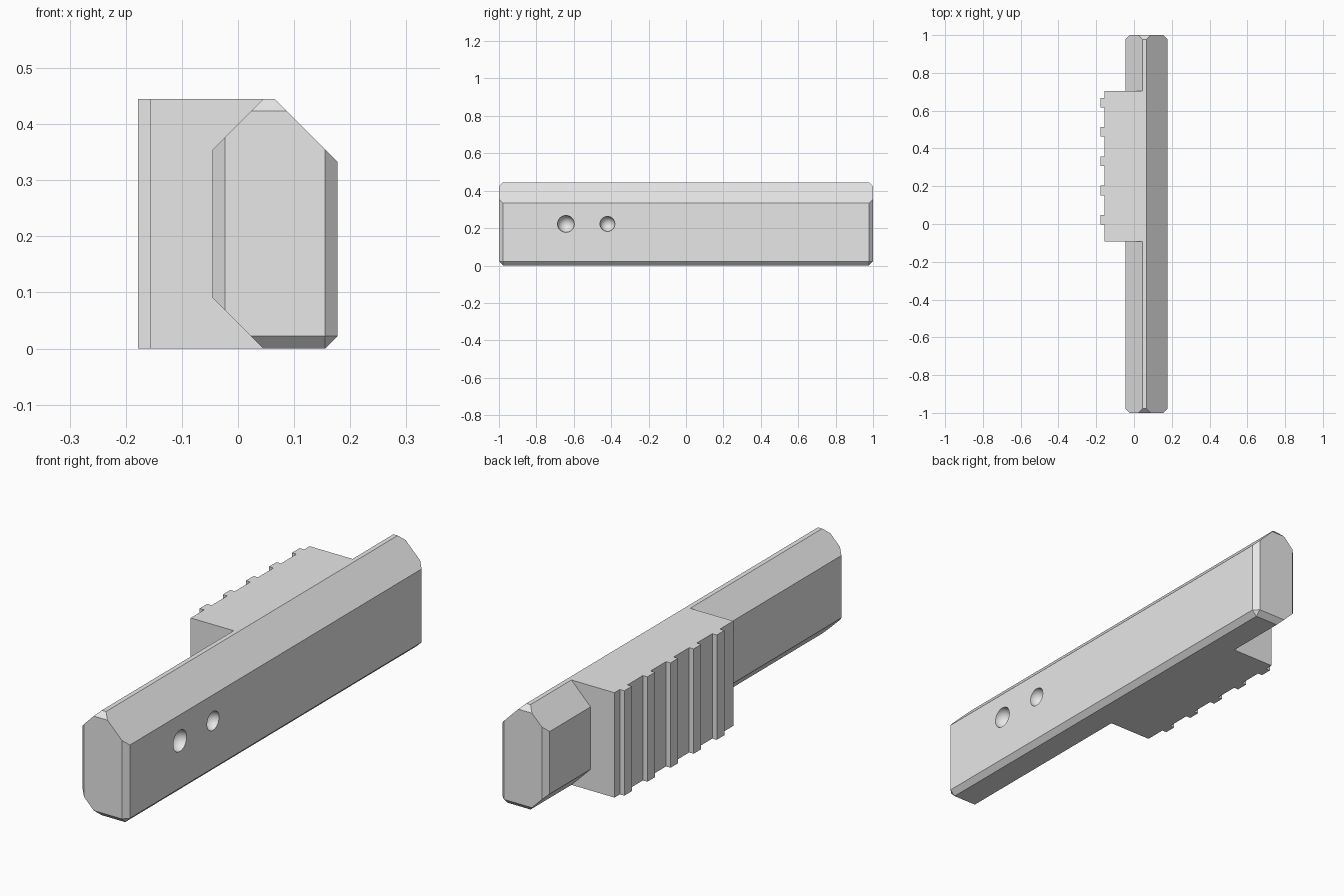
import bpy, bmesh
from mathutils import Vector, Matrix

cube = bpy.data.objects.get("Cube")
if cube:
    bpy.data.objects.remove(cube, do_unlink=True)

grey = bpy.data.materials.new("light_grey")
grey.use_nodes = True
grey.diffuse_color = (0.8, 0.8, 0.8, 1)
grey.node_tree.nodes["Principled BSDF"].inputs["Base Color"].default_value = (0.8, 0.8, 0.8, 1)

HEIGHT, CHAMFER = 0.445, 0.022
LEFT, RIGHT = 0.177, -0.045      # side faces of the bar


def finish(name, bm):
    bmesh.ops.recalc_face_normals(bm, faces=bm.faces)
    mesh = bpy.data.meshes.new(name)
    bm.to_mesh(mesh)
    bm.free()
    mesh.materials.append(grey)
    obj = bpy.data.objects.new(name, mesh)
    bpy.context.collection.objects.link(obj)
    return obj


# Long bar: chamfered box with three long edges sliced at 45 degrees
bm = bmesh.new()
box = Matrix.Translation(((LEFT + RIGHT) / 2, 0, HEIGHT / 2)) @ Matrix.Diagonal((LEFT - RIGHT, 2, HEIGHT, 1))
bmesh.ops.create_cube(bm, size=1, matrix=box)
bmesh.ops.bevel(bm, geom=bm.edges[:], offset=CHAMFER, segments=1, affect='EDGES')
for point, normal in (((0.065, 0, HEIGHT), (1, 0, 1)),
                      ((0.045, 0, HEIGHT), (-1, 0, 1)),
                      ((0.045, 0, 0), (-1, 0, -1))):
    cut = bmesh.ops.bisect_plane(bm, geom=bm.verts[:] + bm.edges[:] + bm.faces[:],
                                 plane_co=Vector(point), plane_no=Vector(normal),
                                 clear_outer=True)
    rim = [e for e in cut["geom_cut"] if isinstance(e, bmesh.types.BMEdge)]
    bmesh.ops.contextual_create(bm, geom=rim)
bar = finish("bar", bm)

# Two round dimples on the left side
for name, y, radius in (("large_dimple_cutter", -0.642, 0.045), ("small_dimple_cutter", -0.42, 0.04)):
    bm = bmesh.new()
    bmesh.ops.create_uvsphere(bm, u_segments=32, v_segments=16, radius=radius,
                              matrix=Matrix.Translation((LEFT, y, HEIGHT / 2)))
    for face in bm.faces:
        face.smooth = True
    cutter = finish(name, bm)
    cutter.hide_render = True
    mod = bar.modifiers.new("dimple", 'BOOLEAN')
    mod.operation, mod.solver, mod.object = 'DIFFERENCE', 'EXACT', cutter
    bpy.context.view_layer.objects.active = bar
    bpy.ops.object.modifier_apply(modifier=mod.name)
    bpy.data.objects.remove(cutter, do_unlink=True)

# Grip block with five upright ribs: a comb profile extruded upwards
inner, face_x, rib_x = 0.045, -0.157, -0.178
profile = [(inner, 0.704), (inner, -0.093), (face_x, -0.093)]
for i in range(5):
    low = -0.003 + i * 0.155
    high = low + 0.051
    profile += [(face_x, low), (rib_x, low), (rib_x, high), (face_x, high)]
profile.append((face_x, 0.704))
bm = bmesh.new()
base = bm.faces.new([bm.verts.new((x, y, 0)) for x, y in profile])
top = bmesh.ops.extrude_face_region(bm, geom=[base])
bmesh.ops.translate(bm, vec=(0, 0, HEIGHT),
                    verts=[v for v in top["geom"] if isinstance(v, bmesh.types.BMVert)])
finish("ribbed_grip", bm)
